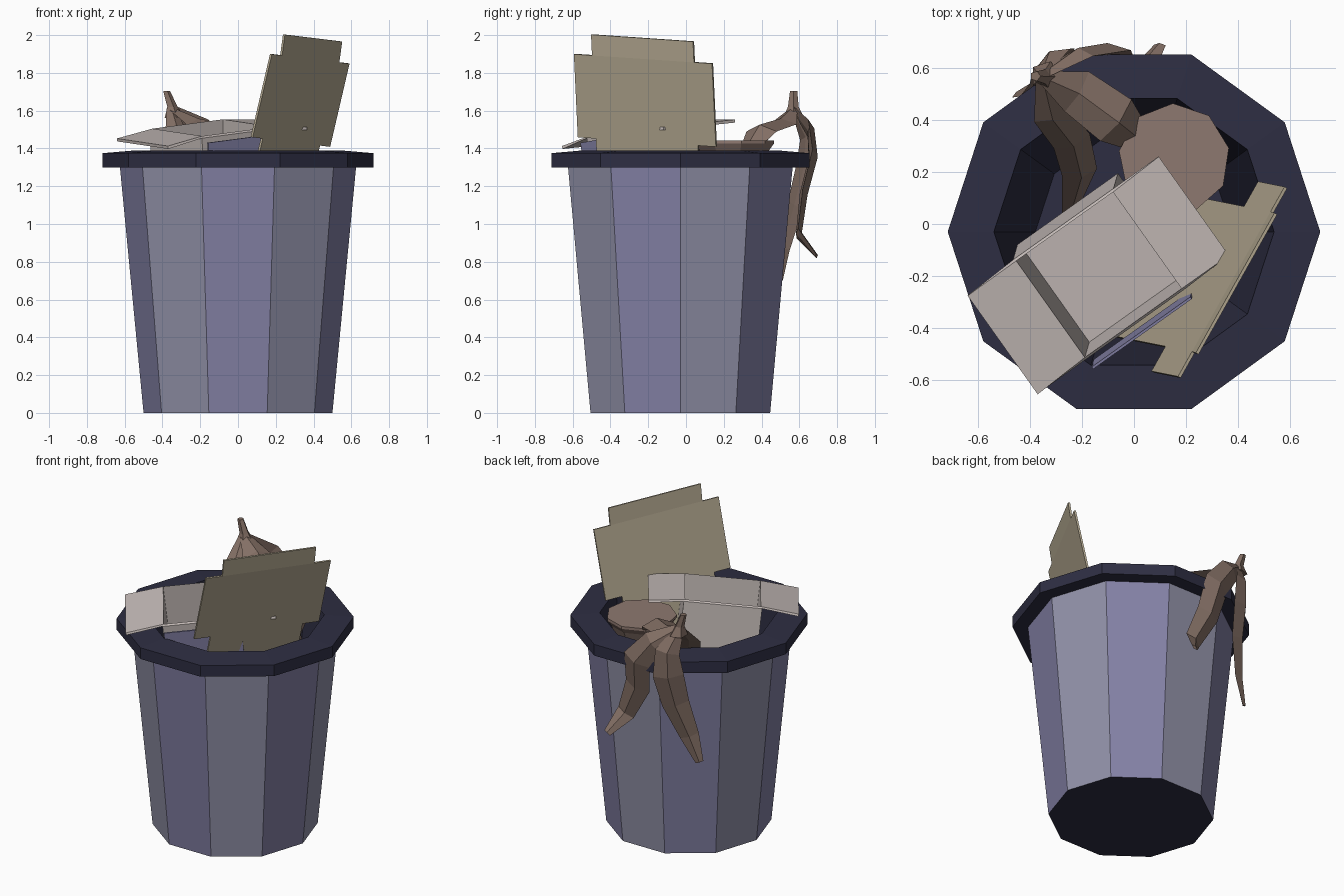
import bpy, bmesh, math
from mathutils import Vector as V

if "Cube" in bpy.data.objects:
    bpy.data.objects.remove(bpy.data.objects["Cube"])


def mat(name, rgb):
    m = bpy.data.materials.new(name)
    m.diffuse_color = (*rgb, 1)
    m.use_nodes = True
    m.node_tree.nodes["Principled BSDF"].inputs["Base Color"].default_value = m.diffuse_color
    return m


GREY = mat("pale grey lavender", (0.29, 0.29, 0.40))
LAV = mat("lavender", (0.23, 0.22, 0.38))
NAVY = mat("dark navy", (0.027, 0.027, 0.055))
TAN = mat("cardboard tan", (0.45, 0.39, 0.28))
PALE = mat("pale box", (0.56, 0.50, 0.48))
PEEL = mat("peel brown", (0.23, 0.16, 0.13))
FRUIT = mat("fruit brown", (0.27, 0.19, 0.16))


def finish(name, bm, mats, thick=0):
    if not thick:
        bmesh.ops.recalc_face_normals(bm, faces=bm.faces)
    me = bpy.data.meshes.new(name)
    bm.to_mesh(me)
    bm.free()
    for m in mats:
        me.materials.append(m)
    ob = bpy.data.objects.new(name, me)
    bpy.context.collection.objects.link(ob)
    if thick:
        s = ob.modifiers.new("thickness", 'SOLIDIFY')
        s.thickness = thick
        s.offset = 0
    return ob


def loft(bm, rings, index=lambda seg, side: 0):
    """Skin closed rings of points and cap both ends."""
    vs = [[bm.verts.new(p) for p in r] for r in rings]
    n = len(vs[0])
    for i in range(len(vs) - 1):
        for j in range(n):
            k = (j + 1) % n
            f = bm.faces.new((vs[i][j], vs[i][k], vs[i + 1][k], vs[i + 1][j]))
            f.material_index = index(i, j)
    for i, ring in ((-1, vs[0]), (len(vs), vs[-1])):
        bm.faces.new(ring).material_index = index(i, 0)


def circle(c, r, z, n, turn=0):
    return [V((c[0] + r * math.cos(turn + 2 * math.pi * j / n),
               c[1] + r * math.sin(turn + 2 * math.pi * j / n), z)) for j in range(n)]


def quads(bm, faces):
    for f in faces:
        bm.faces.new([bm.verts.new(p) for p in f])
    bmesh.ops.remove_doubles(bm, verts=bm.verts, dist=0.0005)


# Bin: ten-sided tapered wall, dark rim and dark interior
profile = [(0.50, 0), (0.625, 1.30), (0.718, 1.30), (0.718, 1.375), (0.54, 1.39), (0.38, 0.06)]
bm = bmesh.new()
loft(bm, [circle((0, -0.03), r, z, 10) for r, z in profile],
     lambda seg, side: side % 2 if seg == 0 else 2)
finish("bin", bm, [GREY, LAV, NAVY])

# Unfolded cardboard: a leaning cross-shaped sheet
mid = V((0.38, -0.225, 1.875))
u = V((0.41, 0.73, -0.05)).normalized()
down = V((-0.10, 0.02, -0.43)) / 0.43
flap = V((0.015, -0.005, 0.11))
P = lambda a, d: mid + u * a + down * d
bm = bmesh.new()
quads(bm, [
    [P(-0.31, 0), P(0.31, 0), P(0.31, 0.44), P(-0.31, 0.44)],
    [P(-0.42, 0), P(-0.31, 0), P(-0.31, 0.44), P(-0.42, 0.44)],
    [P(0.31, 0), P(0.42, 0), P(0.42, 0.44), P(0.31, 0.44)],
    [P(-0.31, 0) + flap, P(0.31, 0) + flap, P(0.31, 0), P(-0.31, 0)],
    [P(-0.31, 0.44), P(0.31, 0.44), P(0.31, 1.3), P(-0.31, 1.3)]])
finish("cardboard_sheet", bm, [TAN], 0.012)

# Open box, tilted, with two end flaps
A, B, C, D = (V(p) for p in ((-0.46, -0.14, 1.50), (-0.19, -0.52, 1.46),
                             (0.19, -0.25, 1.51), (-0.08, 0.13, 1.55)))
n = (B - A).cross(D - A).normalized() * 0.45
if n.z > 0:
    n = -n
lo, hi = V((-0.18, -0.135, -0.055)), V((0.175, 0.13, -0.005))
bm = bmesh.new()
quads(bm, [[p, q, q + n, p + n] for p, q in ((A, B), (B, C), (C, D), (D, A))]
      + [[A + n, B + n, C + n, D + n],
         [A, B, B + lo, A + lo],
         [C, D, D + hi, C + hi]])
bmesh.ops.recalc_face_normals(bm, faces=bm.faces)
finish("open_box", bm, [PALE], 0.016)

# Side flap hanging beside the box
off = V((0.03, -0.035, -0.03))
bm = bmesh.new()
quads(bm, [[B + off, C + off, C + off + n * 0.5, B + off + n * 0.5]])
finish("box_side_flap", bm, [LAV], 0.01)

# Fruit core: flat wide top with a narrow waist
bm = bmesh.new()
loft(bm, [circle((0.155, 0.25), r, z, 9, 0.2) for r, z in
          ((0.15, 1.05), (0.11, 1.2), (0.19, 1.39), (0.215, 1.425), (0.215, 1.442))])
finish("fruit_core", bm, [FRUIT])


# Peel: stem plus four tapering ridged strips
def strip(name, pts, side, out, widths):
    pts, side, out = [V(p) for p in pts], V(side), V(out)
    rings = []
    for i, p in enumerate(pts):
        t = (pts[min(i + 1, len(pts) - 1)] - pts[max(i - 1, 0)]).normalized()
        s = (side - t * side.dot(t)).normalized()
        o = t.cross(s)
        if o.dot(out) < 0:
            o = -o
        w = widths[i]
        rings.append([p - s * w, p + o * w * 0.4, p + s * w, p - o * 0.008])
    bm = bmesh.new()
    loft(bm, rings)
    finish(name, bm, [PEEL])


hub = (-0.355, 0.568, 1.61)
W = (0.025, 0.075, 0.095, 0.085, 0.06, 0.025)
strip("peel_strip_outer_right", [hub, (-0.21, 0.65, 1.50), (-0.10, 0.66, 1.36),
      (-0.07, 0.61, 1.16), (0.03, 0.59, 0.95), (0.10, 0.69, 0.83)], (1, 0.1, 0.3), (0, 1, 0.3), W)
strip("peel_strip_outer_left", [hub, (-0.31, 0.64, 1.46), (-0.31, 0.63, 1.30),
      (-0.33, 0.58, 1.10), (-0.39, 0.52, 0.88), (-0.45, 0.50, 0.71)], (0.85, 0.5, 0), (-0.4, 1, 0.3), W)
strip("peel_strip_inner_left", [hub, (-0.32, 0.42, 1.46), (-0.24, 0.32, 1.32),
      (-0.21, 0.20, 1.15), (-0.25, 0.04, 0.92)], (1, 0.35, 0), (0, -0.4, 1), (0.025, 0.07, 0.075, 0.07, 0.03))
strip("peel_strip_inner_right", [hub, (-0.22, 0.51, 1.525), (-0.07, 0.40, 1.49),
      (0.03, 0.32, 1.38)], (0.6, 0.8, 0), (0, 0, 1), (0.025, 0.09, 0.10, 0.05))
bm = bmesh.new()
loft(bm, [circle(c, r, z, 5) for c, r, z in
          (((-0.34, 0.57), 0.06, 1.56), ((-0.35, 0.568), 0.03, 1.62), ((-0.38, 0.57), 0.02, 1.705))])
finish("peel_stem", bm, [PEEL])
